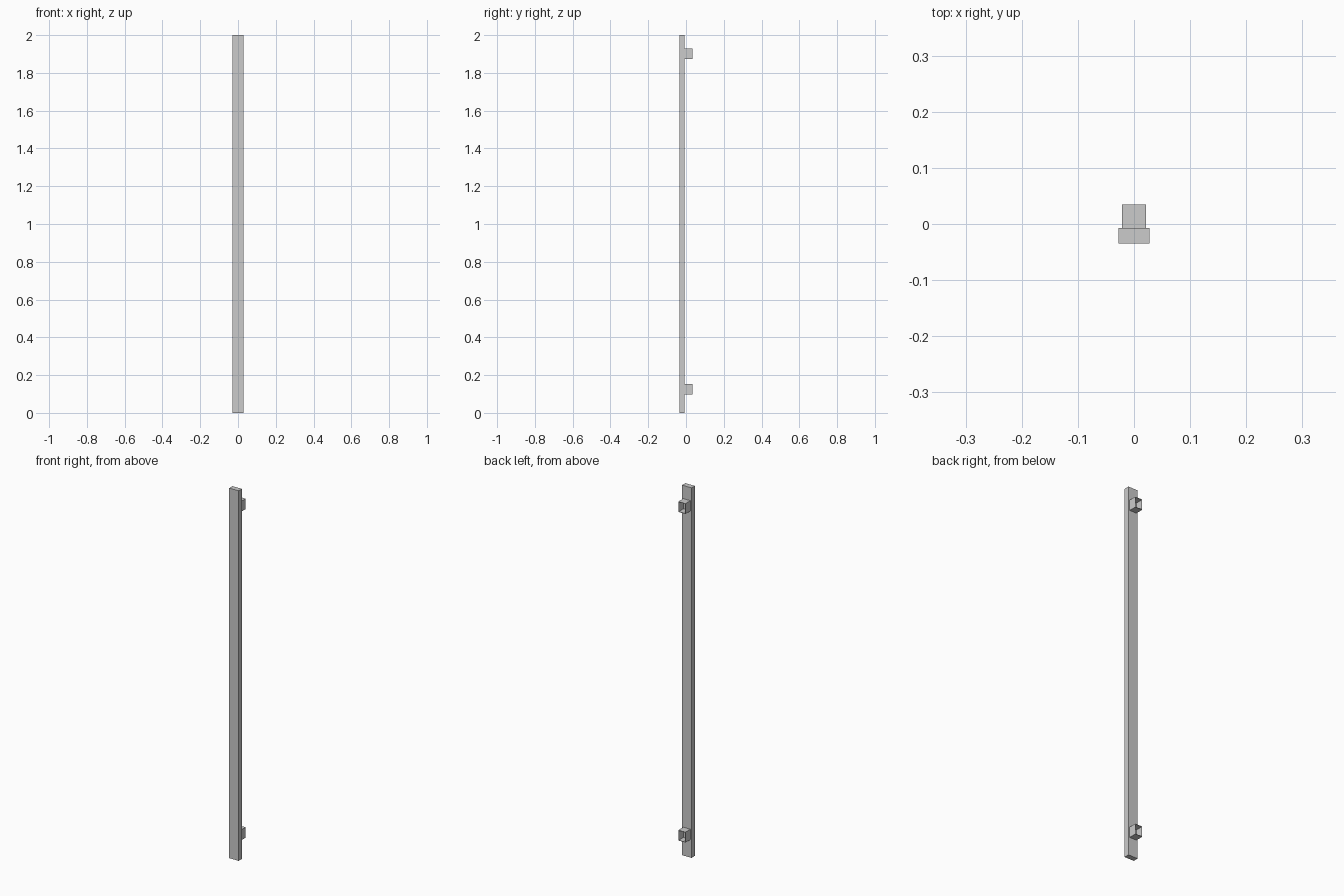
import bpy, bmesh
from mathutils import Vector

if "Cube" in bpy.data.objects:
    bpy.data.objects.remove(bpy.data.objects["Cube"])


def box(name, lo, hi, wall=0.0):
    """Box between two corners; with wall > 0 it is hollowed out from the back (+y)."""
    bm = bmesh.new()
    bmesh.ops.create_cube(bm, size=1)
    lo, hi = Vector(lo), Vector(hi)
    for v in bm.verts:
        v.co = (lo + hi) / 2 + v.co * (hi - lo)
    if wall:
        bm.normal_update()
        back = max(bm.faces, key=lambda f: f.normal.y)
        bmesh.ops.inset_region(bm, faces=[back], thickness=wall)
        # push the inner face in to form a socket
        moved = bmesh.ops.extrude_face_region(bm, geom=[back])["geom"]
        for v in [g for g in moved if isinstance(g, bmesh.types.BMVert)]:
            v.co.y = lo.y + 0.002
        if back.is_valid:
            bmesh.ops.delete(bm, geom=[back], context='FACES')
    bmesh.ops.recalc_face_normals(bm, faces=bm.faces)
    mesh = bpy.data.meshes.new(name)
    bm.to_mesh(mesh)
    bm.free()
    obj = bpy.data.objects.new(name, mesh)
    bpy.context.collection.objects.link(obj)
    return obj


# Long flat bar
box("handle_bar", (-0.028, -0.035, 0), (0.028, -0.007, 2))

# Hollow mounting brackets, open at the back
for name, z in (("lower_bracket", 0.125), ("upper_bracket", 1.901)):
    box(name, (-0.021, -0.007, z - 0.028), (0.021, 0.035, z + 0.028), wall=0.003)
